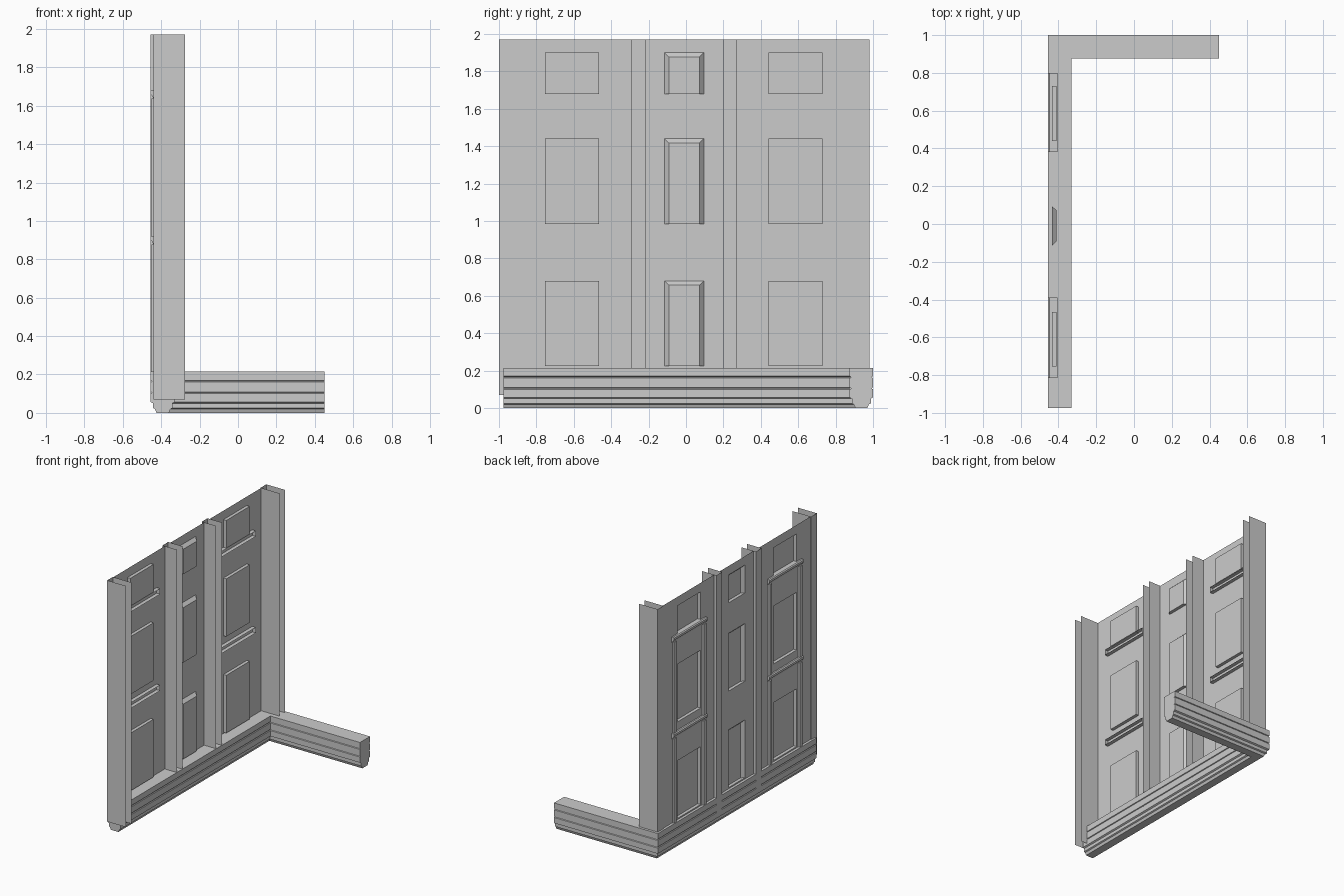
import bpy, bmesh

if "Cube" in bpy.data.objects:
    bpy.data.objects.remove(bpy.data.objects["Cube"])

WALL, RECESS = -0.435, -0.41
Z0, Z1 = 0.07, 1.97
PANEL_Z = [(0.225, 0.68), (0.985, 1.44), (1.68, 1.90)]


def make(name, polys):
    """Build an object from a list of polygons given as coordinate lists."""
    bm = bmesh.new()
    for p in polys:
        bm.faces.new([bm.verts.new(c) for c in p])
    bmesh.ops.remove_doubles(bm, verts=bm.verts, dist=1e-5)
    bmesh.ops.recalc_face_normals(bm, faces=bm.faces)
    me = bpy.data.meshes.new(name)
    bm.to_mesh(me)
    bm.free()
    ob = bpy.data.objects.new(name, me)
    bpy.context.collection.objects.link(ob)
    return ob


def rect(y0, y1, z0, z1, x):
    return [(x, y0, z0), (x, y1, z0), (x, y1, z1), (x, y0, z1)]


def bay(name, y0, y1, py0, py1, slope=0.0):
    """Thin wall sheet with three recessed panels."""
    polys = []
    ys = [y0, py0, py1, y1]
    zs = [Z0] + [z for pair in PANEL_Z for z in pair] + [Z1]
    for i in range(3):
        for j in range(7):
            if i == 1 and j % 2:
                o = rect(py0, py1, zs[j], zs[j + 1], WALL)
                n = rect(py0 + slope, py1 - slope, zs[j], zs[j + 1] - slope, RECESS)
                polys.append(n)
                for k in range(4):
                    m = (k + 1) % 4
                    polys.append([o[k], o[m], n[m], n[k]])
            else:
                polys.append(rect(ys[i], ys[i + 1], zs[j], zs[j + 1], WALL))
    make(name, polys)


def channel(name, y0, y1, xf, xb):
    """U-shaped upright, open at the back and ends."""
    pts = [(xb, y0), (xf, y0), (xf, y1), (xb, y1)]
    make(name, [[(*a, Z0), (*b, Z0), (*b, Z1), (*a, Z1)] for a, b in zip(pts, pts[1:])])


def ledge(name, y0, y1, z):
    """Moulded rail, capped at the ends and open at the back."""
    prof = [(-0.405, -0.022), (-0.44, -0.022), (-0.447, -0.008), (-0.455, 0.0),
            (-0.455, 0.016), (-0.447, 0.022), (-0.405, 0.022)]
    a = [(x, y0, z + h) for x, h in prof]
    b = [(x, y1, z + h) for x, h in prof]
    make(name, [a, b] + [[a[i], a[i + 1], b[i + 1], b[i]] for i in range(len(a) - 1)])


def box(name, x0, x1, y0, y1, z0, z1):
    a, b = rect(y0, y1, z0, z1, x0), rect(y0, y1, z0, z1, x1)
    make(name, [a, b] + [[a[k], a[(k + 1) % 4], b[(k + 1) % 4], b[k]] for k in range(4)])


# wall bays
bay("wall_bay_left", -0.93, -0.29, -0.755, -0.465)
bay("wall_bay_middle", -0.22, 0.20, -0.115, 0.095, 0.023)
bay("wall_bay_right", 0.27, 0.91, 0.44, 0.73)

# uprights
channel("corner_post_left", -1.0, -0.93, -0.44, -0.275)
channel("corner_post_right", 0.91, 0.98, -0.44, -0.275)
channel("pilaster_left", -0.29, -0.22, -0.455, -0.33)
channel("pilaster_right", 0.20, 0.27, -0.455, -0.33)

# rails and upright trims around the side panels
for side, y0, y1 in (("left", -0.815, -0.39), ("right", 0.38, 0.80)):
    for z in (0.90, 1.66):
        ledge("rail_" + side, y0, y1, z)
    for z0, z1 in ((0.215, 0.878), (0.922, 1.638)):
        for ya in (y0 + 0.01, y1 - 0.04):
            box("trim_" + side, -0.45, WALL, ya, ya + 0.03, z0, z1)

# grooved L-shaped plinth: half profile mirrored, swept with a mitred corner
half = [(0.03, 0.0), (0.022, 0.02), (0.012, 0.025), (0.012, 0.05), (0, 0.056),
        (0, 0.1), (0.006, 0.103), (0.006, 0.107), (0, 0.11),
        (0, 0.16), (0.006, 0.163), (0.006, 0.167), (0, 0.17), (0, 0.215)]
prof = half + [(0.125 - o, z) for o, z in reversed(half)]
rings = [[(-0.455 + o, -0.975, z) for o, z in prof],
         [(-0.455 + o, 1 - o, z) for o, z in prof],
         [(0.45, 1 - o, z) for o, z in prof]]
polys = [rings[0], rings[2]]
for a, b in zip(rings, rings[1:]):
    for i in range(len(prof)):
        j = (i + 1) % len(prof)
        polys.append([a[i], a[j], b[j], b[i]])
make("plinth", polys)
